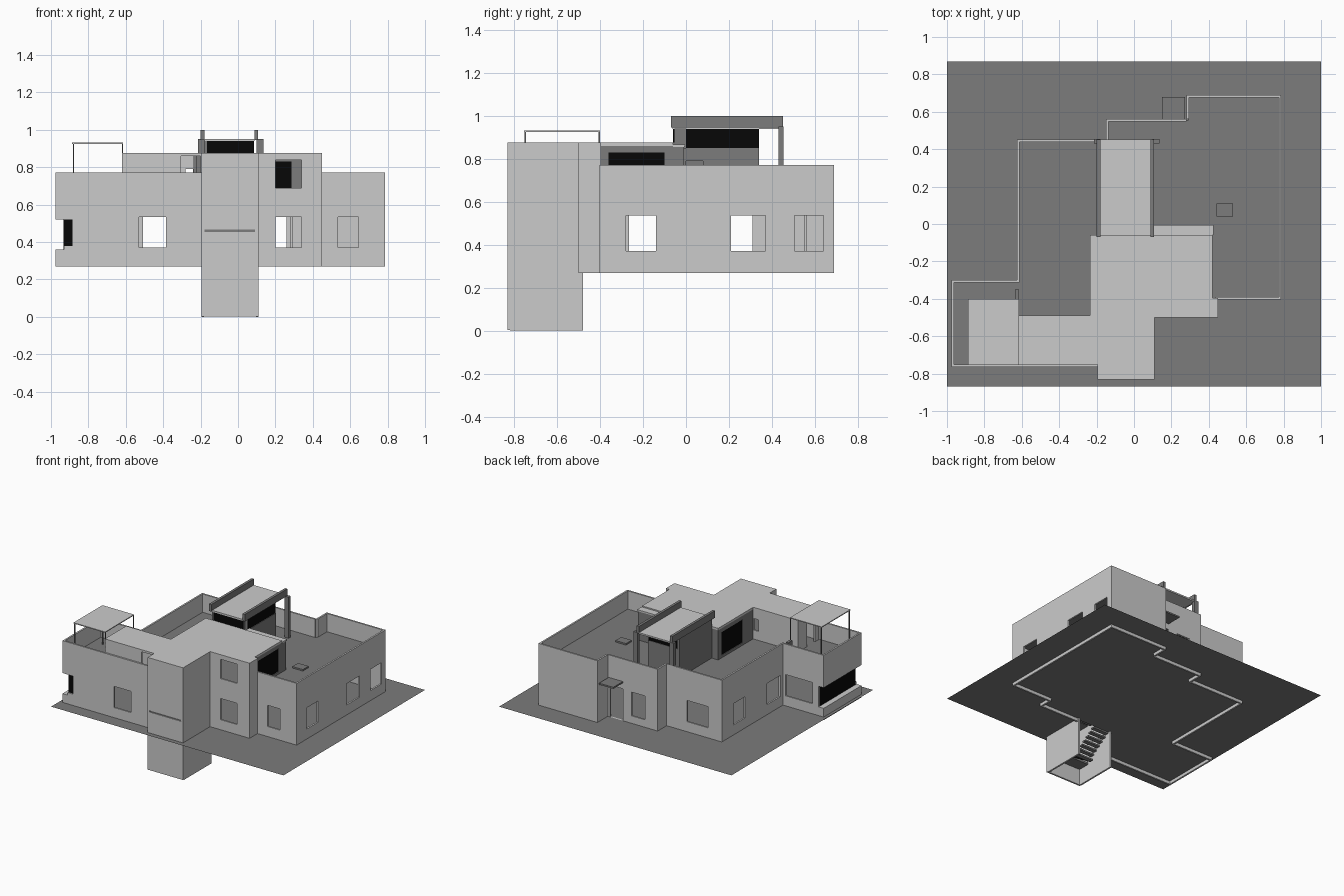
import bpy, bmesh

if "Cube" in bpy.data.objects:
    bpy.data.objects.remove(bpy.data.objects["Cube"])

def material(name, v):
    m = bpy.data.materials.new(name)
    m.diffuse_color = (v, v, v, 1)
    m.use_nodes = True
    m.node_tree.nodes["Principled BSDF"].inputs["Base Color"].default_value = m.diffuse_color
    return m

DARK = material("dark_grey", 0.2)
BLACK = material("black_glass", 0.002)

def finish(name, bm, mat=None):
    bmesh.ops.recalc_face_normals(bm, faces=bm.faces)
    me = bpy.data.meshes.new(name)
    bm.to_mesh(me)
    bm.free()
    ob = bpy.data.objects.new(name, me)
    bpy.context.collection.objects.link(ob)
    if mat:
        me.materials.append(mat)
    return ob

def extrude(bm, vec):
    r = bmesh.ops.extrude_face_region(bm, geom=bm.faces[:])
    bmesh.ops.translate(bm, vec=vec, verts=[g for g in r["geom"] if isinstance(g, bmesh.types.BMVert)])

def slab(name, pts, z0, z1, mat=None):
    """Extruded plan outline."""
    bm = bmesh.new()
    bm.faces.new([bm.verts.new((x, y, z0)) for x, y in pts])
    extrude(bm, (0, 0, z1 - z0))
    return finish(name, bm, mat)

def box(name, x0, x1, y0, y1, z0, z1, mat=None):
    return slab(name, [(x0, y0), (x1, y0), (x1, y1), (x0, y1)], z0, z1, mat)

def wall(name, axis, pos, t, a0, a1, z0, z1, holes=(), mat=None):
    """Wall along x or y, outer face at pos, thickness t inward, with openings (a0, a1, z0, z1)."""
    us = sorted({a0, a1, *[v for h in holes for v in h[:2]]})
    zs = sorted({z0, z1, *[v for h in holes for v in h[2:]]})
    bm = bmesh.new()
    vert = {}
    def v(u, z):
        if (u, z) not in vert:
            vert[u, z] = bm.verts.new((u, pos, z) if axis == 'x' else (pos, u, z))
        return vert[u, z]
    for ua, ub in zip(us, us[1:]):
        for za, zb in zip(zs, zs[1:]):
            cu, cz = (ua + ub) / 2, (za + zb) / 2
            if any(h[0] < cu < h[1] and h[2] < cz < h[3] for h in holes):
                continue
            bm.faces.new([v(ua, za), v(ub, za), v(ub, zb), v(ua, zb)])
    bmesh.ops.dissolve_limit(bm, angle_limit=0.01, verts=bm.verts[:], edges=bm.edges[:])
    extrude(bm, (0, t, 0) if axis == 'x' else (t, 0, 0))
    return finish(name, bm, mat)

T = 0.013
G, B, P, R, U = 0.292, 0.268, 0.772, 0.63, 0.86   # ground, wall base, parapet top, roof deck, upper wall top
W = (0.37, 0.535)                                 # standard window heights

# ground plane with a stairwell opening
bm = bmesh.new()
for x0, x1, y0, y1 in [(-1, -.18, -.87, .87), (.095, 1, -.87, .87), (-.18, .095, -.87, -.82), (-.18, .095, -.5, .87)]:
    bm.faces.new([bm.verts.new(p + (G,)) for p in [(x0, y0), (x1, y0), (x1, y1), (x0, y1)]])
bmesh.ops.remove_doubles(bm, verts=bm.verts[:], dist=1e-4)
finish("ground", bm, DARK)

# outer ground floor walls with parapets
wall("front_wall_west", 'x', -.765, T, -.975, -.195, B, P,
     [(-.53, -.385, *W), (-.975, -.93, .36, .52), (-.93, -.885, .38, .52)])
wall("west_wing_side_wall", 'y', -.975, T, -.765 + T, -.3 - T, B, P, [(-.765 + T, -.3 - T, .36, .52)])
wall("west_wing_back_wall", 'x', -.3, -T, -.975, -.612, B, P,
     [(-.975, -.93, .36, .52), (-.88, -.645, *W)])
wall("west_wall", 'y', -.625, T, -.3, .452, B, P, [(.166, .31, *W), (-.266, -.105, *W)])
wall("back_wall_west", 'x', .452, -T, -.612, -.137, B, P, [(-.507, -.325, *W)])
wall("back_step_west", 'y', -.15, T, .452, .562, B, P)
wall("back_wall_middle", 'x', .562, -T, -.137, .28, B, P, [(-.04, .075, .35, .535), (.15, .26, G, .54)])
wall("back_step_east", 'y', .28, T, .562, .689, B, P)
wall("back_wall_east", 'x', .689, -T, .293, .774, B, P)
wall("east_wall", 'y', .787, -T, -.403, .689, B, P, [(-.28, -.14, *W), (.21, .37, *W), (.505, .64, *W)])
wall("front_wall_east", 'x', -.403, T, .437, .774, B, P, [(.535, .645, *W)])

# west wing recessed corner glazing
box("west_corner_glass", -.932, -.925, -.752, -.313, .36, .52, BLACK)
box("west_front_glass", -.93, -.885, -.757, -.75, .38, .52, BLACK)
box("west_window_sill", -.962, -.9, -.752, -.313, .35, .36)
box("west_window_soffit", -.962, -.9, -.752, -.313, .52, .53)

# front bay, two storeys
wall("bay_front_wall", 'x', -.5, T, .11, .45, B, U, [(.2, .34, *W), (.2, .34, .69, .84)])
wall("bay_side_wall", 'y', .45, -T, -.5 + T, -.395, B, U)
wall("bay_return_wall", 'x', -.395, -T, .42, .437, P, U)

# stair tower reaching the basement, open toward the house
wall("tower_front_wall", 'x', -.832, T, -.195, .11, .003, U, [(-.18, .09, .455, .468)])
box("tower_band", -.18, .09, -.826, -.82, .455, .468, DARK)
wall("tower_west_wall", 'y', -.195, T, -.832 + T, -.48, 0, U)
wall("tower_east_wall", 'y', .11, -T, -.832 + T, -.48, 0, U)

def flight(name, x0, x1, y0, y1, z0, z1, n=7):
    dy, dz = (y1 - y0) / n, (z1 - z0) / n
    for i in range(n):
        ya, yb = sorted((y0 + i * dy, y0 + (i + 1) * dy))
        z = z0 + (i + 1) * dz
        box(f"{name}_{i}", x0, x1, ya, yb, z - .012, z, DARK)

# stairs and landings
flight("stair_basement_lower", -.04, .09, -.5, -.72, 0, .14)
flight("stair_basement_upper", -.18, -.05, -.72, -.5, .14, G)
flight("stair_lower", -.04, .09, -.5, -.72, G, .455)
flight("stair_upper", -.18, -.05, -.72, -.5, .455, R)
for i, z in enumerate((.14, .455)):
    box(f"landing_{i}", -.18, .09, -.815, -.72, z - .015, z, DARK)

# roof deck inside the parapets
slab("roof_deck", [(-.965, -.755), (-.19, -.755), (-.19, -.49), (.44, -.49), (.44, -.395), (.777, -.395),
                   (.777, .68), (.288, .68), (.288, .553), (-.14, .553), (-.14, .443), (-.615, .443),
                   (-.615, -.31), (-.965, -.31)], R - .02, R, DARK)
box("skylight", .44, .53, .04, .11, R, R + .012, DARK)

# upper storey walls
wall("upper_west_front", 'x', -.752, T, -.62, -.195, R, U, [(-.305, -.2, .7, .86)])
wall("upper_west_end", 'y', -.62, T, -.739, -.503, R, U, [(-.7, -.6, R, .82)])
wall("upper_west_back", 'x', -.49, -T, -.62, -.235, R, U, [(-.28, -.24, .7, .79)])
glass_hole = [(-.36, -.1, .65, .83)]
wall("upper_hall_west", 'y', -.235, T, -.49, -.06, R, U, glass_hole, DARK)
wall("upper_hall_east", 'y', .42, -T, -.395, -.01, R, U, glass_hole, DARK)
for n, x in (("west", -.23), ("east", .41)):
    box(f"upper_hall_glass_{n}", x, x + .005, -.36, -.1, .65, .83, BLACK)
wall("upper_hall_back_west", 'x', -.06, -T, -.222, -.18, R, U, (), DARK)
wall("upper_hall_back_east", 'x', -.01, -T, .1, .407, R, U - .005, [(.12, .285, .65, .83)], DARK)
box("upper_hall_glass_back", .12, .285, -.02, -.014, .65, .83, BLACK)
box("upper_back_ledge", .1, .425, -.06, -.005, .855, .867)

# upper roof slab
slab("upper_roof", [(-.62, -.752), (-.195, -.752), (-.195, -.832), (.11, -.832), (.11, -.5), (.45, -.5),
                    (.45, -.395), (.42, -.395), (.42, -.06), (-.235, -.06), (-.235, -.49), (-.62, -.49)], U, .876)

# rooftop room: walls, clerestory glass, roof
wall("room_west_wall", 'y', -.18, T, -.06, .34, R, .945, (), DARK)
wall("room_east_wall", 'y', .09, -T, -.01, .34, R, .85, [(0, .08, R, .79)], DARK)
wall("room_back_wall", 'x', .34, -T, -.167, .077, R, .85, (), DARK)
box("room_east_glass", .08, .086, 0, .34, .85, .94, BLACK)
box("room_front_glass", -.175, .085, -.06, -.054, .876, .94, BLACK)
box("room_back_glass", -.165, .078, .33, .337, .85, .94, BLACK)
box("room_roof", -.18, .088, -.062, .452, .94, .952)

# side fins and their legs
for n, x0, x1, l0, l1, z in (("west", -.2, -.18, -.213, -.178, P), ("east", .088, .108, .1, .135, R)):
    box(f"roof_fin_{n}", x0, x1, -.07, .452, .945, 1.0, DARK)
    box(f"fin_leg_{n}", l0, l1, .43, .455, z, .95, DARK)

# terrace canopy on thin posts
box("terrace_canopy", -.887, -.615, -.755, -.4, .925, .932)
for i, x in enumerate((-.883, -.62)):
    for j, y in enumerate((-.752, -.408)):
        box(f"canopy_post_{i}{j}", x, x + .006, y, y + .007, R, .925, DARK)
box("terrace_pier", -.635, -.615, -.4, -.35, R, .76, DARK)

# back door canopy
box("door_canopy", .15, .272, .562, .68, .585, .597, DARK)
